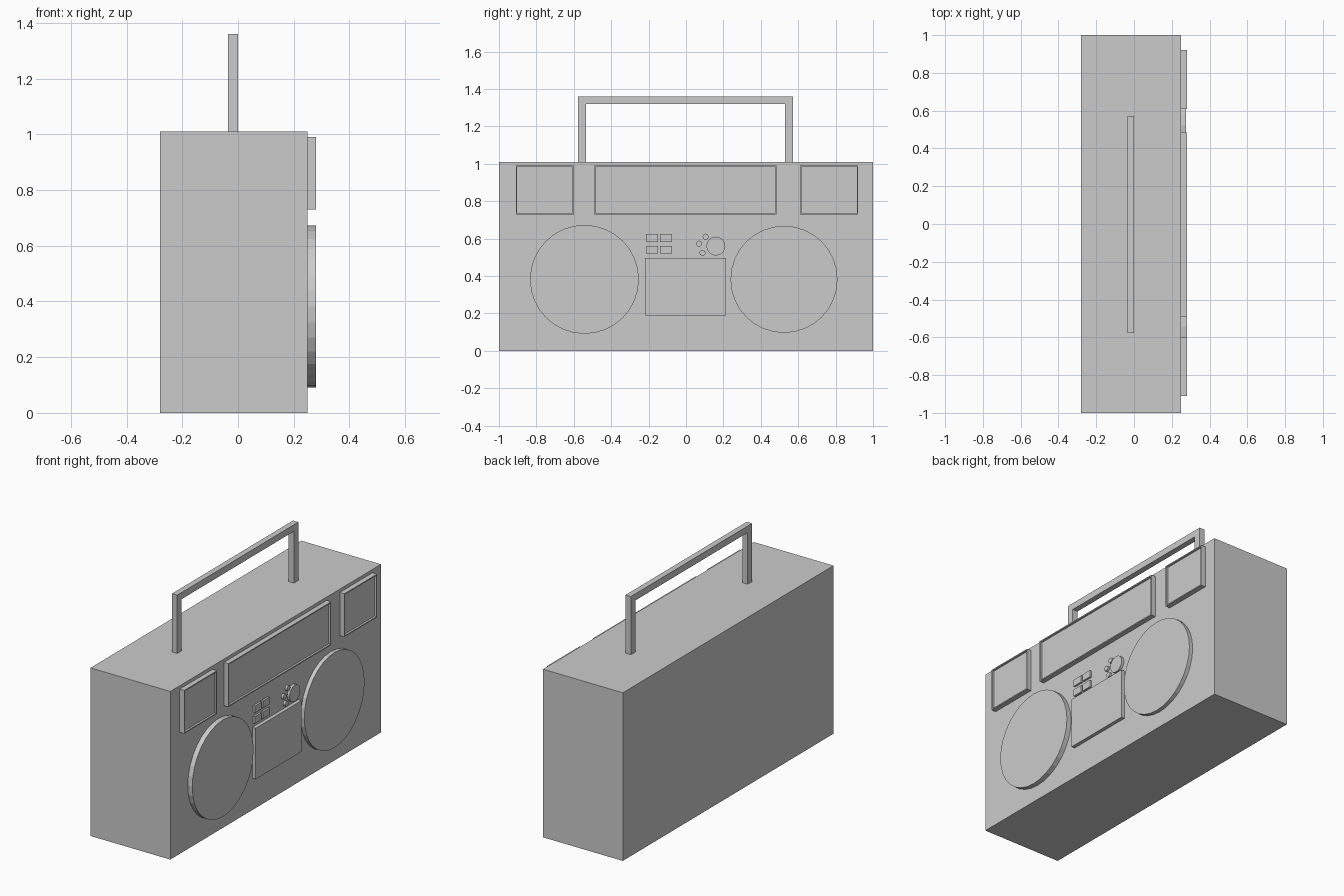
import bpy, bmesh, math
from mathutils import Matrix, Vector

if "Cube" in bpy.data.objects:
    bpy.data.objects.remove(bpy.data.objects["Cube"])

FACE = 0.25  # x of the speaker-side panel


def finish(name, bm):
    mesh = bpy.data.meshes.new(name)
    bm.normal_update()
    bm.to_mesh(mesh)
    bm.free()
    obj = bpy.data.objects.new(name, mesh)
    bpy.context.collection.objects.link(obj)
    return obj


def box(name, x, y, z, rim=0.0, recess=0.0):
    bm = bmesh.new()
    size = Vector((x[1] - x[0], y[1] - y[0], z[1] - z[0]))
    mid = Vector((sum(x) / 2, sum(y) / 2, sum(z) / 2))
    bmesh.ops.create_cube(bm, size=1, matrix=Matrix.Translation(mid) @ Matrix.Diagonal(size.to_4d()))
    if rim:
        # Thin raised rim around a sunken panel
        bm.normal_update()
        front = max(bm.faces, key=lambda f: f.calc_center_median().x)
        bmesh.ops.inset_region(bm, faces=[front], thickness=rim, use_even_offset=True)
        sunk = bmesh.ops.extrude_discrete_faces(bm, faces=[front])["faces"][0]
        bmesh.ops.translate(bm, verts=sunk.verts, vec=(-recess, 0, 0))
    return finish(name, bm)


def disc(name, y, z, radius, depth, sides):
    bm = bmesh.new()
    place = Matrix.Translation((FACE + depth / 2, y, z)) @ Matrix.Rotation(math.pi / 2, 4, 'Y')
    bmesh.ops.create_cone(bm, cap_ends=True, segments=sides, radius1=radius,
                          radius2=radius, depth=depth, matrix=place)
    return finish(name, bm)


# Main case
box("case", (-0.28, FACE), (-1, 1), (0, 1.01))

# Carry handle: U-shaped profile extruded along x
bm = bmesh.new()
outline = [(-0.577, 1.01), (-0.577, 1.36), (0.573, 1.36), (0.573, 1.01),
           (0.53, 1.01), (0.53, 1.32), (-0.535, 1.32), (-0.535, 1.01)]
face = bm.faces.new([bm.verts.new((-0.035, y, z)) for y, z in outline])
new = bmesh.ops.extrude_face_region(bm, geom=[face])["geom"]
bmesh.ops.translate(bm, verts=[v for v in new if isinstance(v, bmesh.types.BMVert)], vec=(0.035, 0, 0))
bmesh.ops.recalc_face_normals(bm, faces=bm.faces)
finish("carry_handle", bm)

# Upper framed panels
for name, y in (("left_panel", (-0.91, -0.60)), ("tuner_panel", (-0.49, 0.485)),
                ("right_panel", (0.61, 0.92))):
    box(name, (FACE, 0.28), y, (0.73, 0.99), rim=0.007, recess=0.012)

# Speakers
disc("left_speaker", -0.543, 0.382, 0.291, 0.03, 32)
disc("right_speaker", 0.524, 0.382, 0.286, 0.024, 32)

# Cassette door
box("cassette_door", (FACE, 0.272), (-0.22, 0.215), (0.19, 0.497))

# Push buttons in a two by two grid
for i, y in enumerate((-0.182, -0.106)):
    for j, z in enumerate((0.54, 0.604)):
        box(f"push_button_{i}{j}", (FACE, 0.262), (y - 0.032, y + 0.032), (z - 0.021, z + 0.021))

# Volume dial and small knobs
disc("volume_dial", 0.16, 0.56, 0.05, 0.016, 32)
for i, (y, z) in enumerate(((0.105, 0.61), (0.07, 0.573), (0.088, 0.524))):
    disc(f"small_knob_{i}", y, z, 0.016, 0.013, 16)
